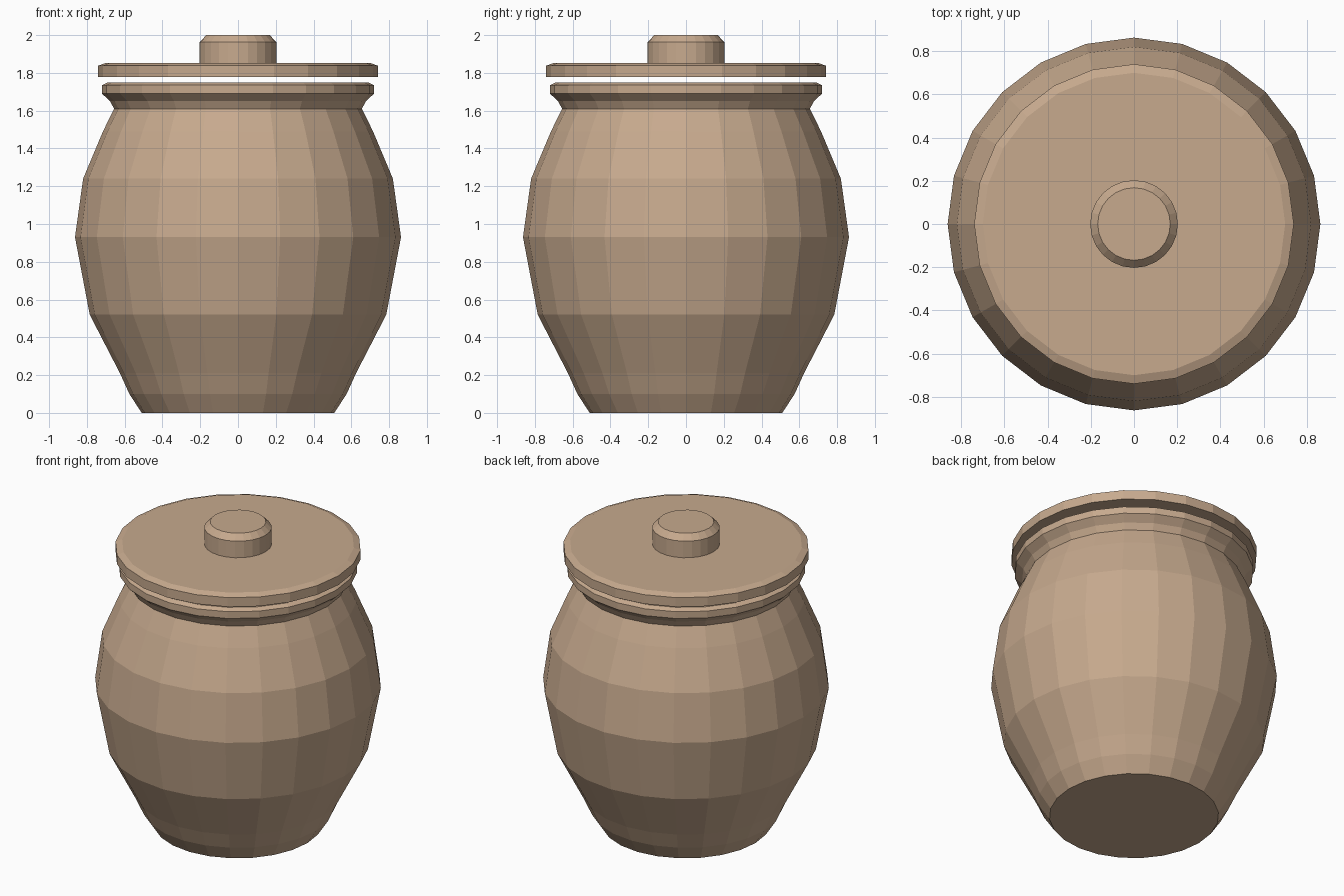
import bpy, bmesh
from math import sin, cos, pi

if "Cube" in bpy.data.objects:
    bpy.data.objects.remove(bpy.data.objects["Cube"])

SIDES = 24

clay = bpy.data.materials.new("clay")
clay.diffuse_color = (0.57, 0.40, 0.27, 1)
clay.use_nodes = True
clay.node_tree.nodes["Principled BSDF"].inputs["Base Color"].default_value = clay.diffuse_color


def lathe(name, profile):
    """Spin (radius, height) points around z, capping both ends of the profile."""
    bm = bmesh.new()
    rings = [[bm.verts.new((r * sin(2 * pi * i / SIDES), r * cos(2 * pi * i / SIDES), z))
              for i in range(SIDES)] for r, z in profile]
    for a, b in zip(rings, rings[1:]):
        for i in range(SIDES):
            j = (i + 1) % SIDES
            bm.faces.new((a[i], b[i], b[j], a[j]))
    bm.faces.new(rings[0])
    bm.faces.new(rings[-1])
    bmesh.ops.recalc_face_normals(bm, faces=bm.faces)
    mesh = bpy.data.meshes.new(name)
    bm.to_mesh(mesh)
    bm.free()
    mesh.materials.append(clay)
    obj = bpy.data.objects.new(name, mesh)
    bpy.context.collection.objects.link(obj)
    return obj


# Hollow jar: outside wall up to the flared rim, then down the inside
lathe("jar_body", [
    (0.51, 0), (0.575, 0.10), (0.625, 0.21), (0.785, 0.52), (0.863, 0.93),
    (0.82, 1.24), (0.715, 1.49), (0.656, 1.61), (0.677, 1.65), (0.72, 1.69),
    (0.72, 1.735), (0.69, 1.75), (0.62, 1.74), (0.59, 1.61), (0.75, 1.24),
    (0.79, 0.93), (0.71, 0.52), (0.52, 0.12)])

# Flat lid floating just above the rim
lathe("lid", [(0.74, 1.777), (0.74, 1.838), (0.70, 1.853)])

# Chamfered knob
lathe("lid_knob", [(0.203, 1.85), (0.203, 1.963), (0.168, 2.0)])
